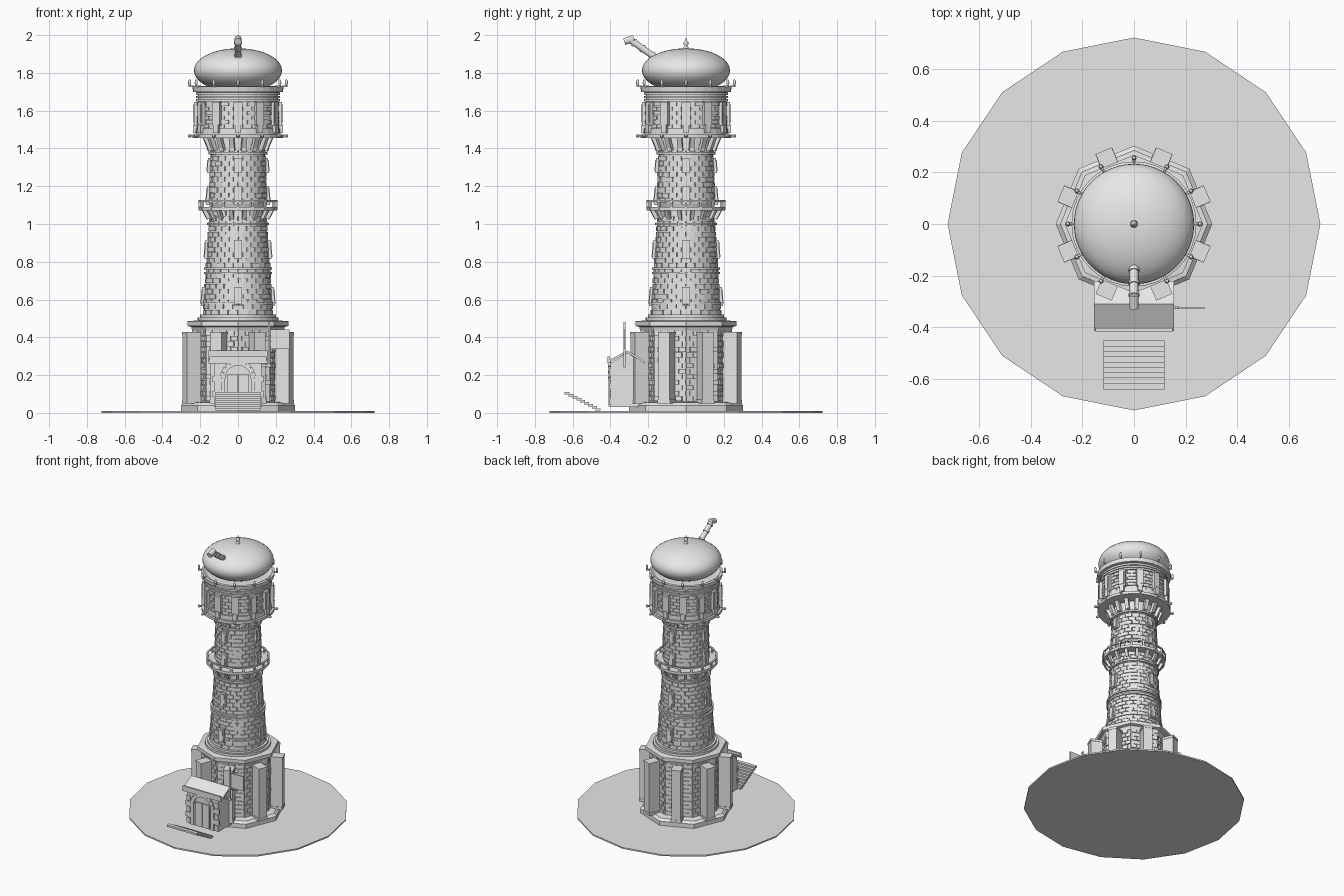
import bpy, bmesh, math, random
from math import pi, cos, sin, radians
from mathutils import Matrix, Vector

random.seed(4)
old = bpy.data.objects.get("Cube")
if old:
    bpy.data.objects.remove(old, do_unlink=True)

stone = bpy.data.materials.new("plain grey")
stone.use_nodes = True
GREY = (0.8, 0.8, 0.8, 1)
stone.diffuse_color = GREY
stone.node_tree.nodes["Principled BSDF"].inputs["Base Color"].default_value = GREY


def finish(name, bm, smooth=False):
    bmesh.ops.recalc_face_normals(bm, faces=bm.faces)
    mesh = bpy.data.meshes.new(name)
    bm.to_mesh(mesh)
    bm.free()
    mesh.materials.append(stone)
    for p in mesh.polygons:
        p.use_smooth = smooth
    ob = bpy.data.objects.new(name, mesh)
    bpy.context.collection.objects.link(ob)
    return ob


def add_box(bm, m, size):
    bmesh.ops.create_cube(bm, size=1, matrix=m @ Matrix.Diagonal((*size, 1)))


def boxes(name, *items):
    """Each item is (centre, size)."""
    bm = bmesh.new()
    for centre, size in items:
        add_box(bm, Matrix.Translation(centre), size)
    return finish(name, bm)


def polar(a, r, z, tilt=0.0):
    return (Matrix.Rotation(a, 4, 'Z') @ Matrix.Translation((r, 0, z))
            @ Matrix.Rotation(tilt, 4, 'Y'))


def ring_boxes(name, n, r, z, size, phase=0.0, tilt=0.0):
    """Boxes round the axis; size is radial, sideways, height."""
    bm = bmesh.new()
    for i in range(n):
        add_box(bm, polar(phase + i * 2 * pi / n, r, z, tilt), size)
    return finish(name, bm)


def lathe(name, profile, sides, closed=False, smooth=False):
    """Turn an (r, z) profile; open profiles are capped."""
    bm = bmesh.new()
    rings = []
    for r, z in profile:
        rings.append([bm.verts.new((r * cos(i * 2 * pi / sides), r * sin(i * 2 * pi / sides), z))
                      for i in range(sides)])
    pairs = list(zip(rings, rings[1:]))
    if closed:
        pairs.append((rings[-1], rings[0]))
    else:
        bm.faces.new(rings[0])
        bm.faces.new(rings[-1])
    for lo, hi in pairs:
        for i in range(sides):
            j = (i + 1) % sides
            bm.faces.new((lo[i], lo[j], hi[j], hi[i]))
    return finish(name, bm, smooth)


def band(name, r_in, r_out, z0, z1, sides):
    return lathe(name, [(r_in, z0), (r_out, z0), (r_out, z1), (r_in, z1)], sides, True)


def round_bricks(name, z0, z1, rows, n, radius):
    """Staggered courses; radius is a function of height."""
    bm = bmesh.new()
    h = (z1 - z0) / rows
    for k in range(rows):
        z = z0 + (k + 0.5) * h
        for i in range(n):
            r = radius(z) + random.uniform(-0.002, 0.002)
            width = 2 * pi * r / n - 0.004
            add_box(bm, polar((i + 0.5 * (k % 2)) * 2 * pi / n, r - 0.01, z),
                    (0.02, width, h - 0.004))
    return finish(name, bm)


def tube(name, a, b, r, sides=16):
    bm = bmesh.new()
    a, b = Vector(a), Vector(b)
    d = b - a
    m = Matrix.Translation((a + b) / 2) @ d.to_track_quat('Z', 'Y').to_matrix().to_4x4()
    bmesh.ops.create_cone(bm, cap_ends=True, segments=sides, radius1=r, radius2=r,
                          depth=d.length, matrix=m)
    return finish(name, bm)


# Ground
lathe("ground_disc", [(0.722, 0), (0.722, 0.01)], 16)

# Octagonal base
lathe("base_plinth", [(0.303, 0.01), (0.303, 0.04), (0.285, 0.055), (0.24, 0.06)], 8)
lathe("base_core", [(0.236, 0.05), (0.236, 0.46)], 8)
bm = bmesh.new()
rows, step = 13, 0.029
for f in range(8):
    for k in range(rows):
        for c in range(4):
            shift = 0.011 * (1 if k % 2 else -1)
            m = polar(radians(22.5 + 45 * f), 0.217, 0.075 + k * step)
            add_box(bm, m @ Matrix.Translation((random.uniform(0, 0.004), (c - 1.5) * 0.041 + shift, 0)),
                    (0.012, 0.037, step - 0.004))
finish("base_bricks", bm)
EIGHTH = pi / 8
ring_boxes("base_pillars", 8, 0.265, 0.235, (0.08, 0.062, 0.36), EIGHTH)
ring_boxes("pillar_caps", 8, 0.266, 0.42, (0.082, 0.068, 0.016), EIGHTH)
ring_boxes("pillar_feet", 8, 0.266, 0.06, (0.082, 0.07, 0.02), EIGHTH)
lathe("base_cornice", [(0.24, 0.43), (0.248, 0.455), (0.268, 0.46), (0.268, 0.485), (0.21, 0.49)], 8)

# Tapered shaft
def shaft_radius(z):
    return 0.187 - 0.04 * (z - 0.5) / 0.6 if z < 1.1 else 0.155 - 0.01 * (z - 1.1) / 0.3


lathe("shaft_core", [(shaft_radius(z) - 0.004, z) for z in (0.48, 0.75, 1.09, 1.11, 1.46)], 32)
round_bricks("lower_shaft_bricks", 0.52, 1.07, 20, 22, shaft_radius)
round_bricks("upper_shaft_bricks", 1.11, 1.39, 10, 20, shaft_radius)
band("shaft_foot", 0.15, 0.215, 0.485, 0.505, 32)
band("shaft_foot_step", 0.15, 0.2, 0.505, 0.52, 32)
for i, (z, r) in enumerate([(0.58, 0.188), (0.74, 0.181), (0.765, 0.18), (1.0, 0.164), (1.375, 0.157)]):
    band(f"shaft_band_{i + 1}", 0.13, r, z - 0.006, z + 0.006, 32)

# Shaft windows: frame, pane and sill on four sides
for i, z in enumerate([0.615, 0.865, 1.15, 1.31]):
    r = shaft_radius(z)
    tall = 0.1 if i < 3 else 0.08
    lean = -0.06
    ring_boxes(f"window_frames_{i + 1}", 4, r, z, (0.026, 0.042, tall), 0, lean)
    ring_boxes(f"window_panes_{i + 1}", 4, r + 0.014, z, (0.006, 0.026, tall - 0.02), 0, lean)

# Middle gallery
ring_boxes("middle_brackets", 16, 0.172, 1.052, (0.018, 0.02, 0.055), pi / 16, 0.5)
band("middle_gallery_floor", 0.13, 0.207, 1.072, 1.09, 16)
band("middle_gallery_rail", 0.199, 0.209, 1.116, 1.126, 16)
ring_boxes("middle_rail_posts", 16, 0.203, 1.1, (0.01, 0.012, 0.05))

# Upper gallery
ring_boxes("upper_brackets", 16, 0.163, 1.425, (0.022, 0.026, 0.08), pi / 16, 0.4)
ring_boxes("upper_bracket_feet", 16, 0.15, 1.4, (0.03, 0.02, 0.02), pi / 16)
band("upper_gallery_floor", 0.13, 0.24, 1.455, 1.474, 24)
bm = bmesh.new()
for i in range(12):
    m = polar(i * pi / 6, 0.25, 1.467)
    add_box(bm, m @ Matrix.Translation((-0.008, 0, 0)), (0.026, 0.01, 0.01))
    bmesh.ops.create_uvsphere(bm, u_segments=8, v_segments=6, radius=0.01,
                              matrix=m @ Matrix.Translation((0.005, 0, 0)))
finish("gallery_knobs", bm)

# Drum
lathe("drum_core", [(0.212, 1.47), (0.212, 1.71)], 32)
band("drum_foot", 0.18, 0.224, 1.474, 1.505, 32)
round_bricks("drum_bricks", 1.505, 1.645, 6, 28, lambda z: 0.217)
for z in (1.655, 1.672, 1.689):
    band("drum_moulding", 0.18, 0.222, z - 0.006, z + 0.006, 32)
ring_boxes("drum_panels", 12, 0.218, 1.583, (0.032, 0.046, 0.125))
ring_boxes("drum_panel_insets", 12, 0.234, 1.585, (0.006, 0.028, 0.095))
ring_boxes("drum_panel_feet", 12, 0.224, 1.503, (0.03, 0.03, 0.045))
lathe("drum_cornice", [(0.2, 1.695), (0.238, 1.7), (0.242, 1.728), (0.225, 1.73), (0.2, 1.715)], 32)

# Lamps round the cornice
bm = bmesh.new()
for i in range(12):
    m = polar(i * pi / 6, 0.256, 1.748)
    bmesh.ops.create_uvsphere(bm, u_segments=8, v_segments=6, radius=1,
                              matrix=m @ Matrix.Diagonal((0.008, 0.008, 0.018, 1)))
    add_box(bm, polar(i * pi / 6, 0.247, 1.729), (0.03, 0.008, 0.008))
finish("cornice_lamps", bm, True)

# Dome and finial
bm = bmesh.new()
bmesh.ops.create_uvsphere(bm, u_segments=48, v_segments=24, radius=1,
                          matrix=Matrix.Translation((0, 0, 1.813)) @ Matrix.Diagonal((0.233, 0.233, 0.117, 1)))
finish("dome", bm, True)
lathe("finial", [(0.016, 1.925), (0.012, 1.937), (0.006, 1.942), (0.013, 1.953), (0.013, 1.962),
                 (0.004, 1.972), (0.002, 1.985)], 12, smooth=True)

# Telescope
lower, upper = Vector((0, -0.15, 1.872)), Vector((0, -0.295, 1.975))
tube("telescope_tube", lower, upper, 0.017)
for t in (0.2, 0.55, 0.85):
    p = lower.lerp(upper, t)
    d = (upper - lower).normalized() * 0.006
    tube("telescope_ring", p - d, p + d, 0.021)
tube("telescope_head", (0, -0.275, 1.982), (0, -0.327, 1.966), 0.018)

# Porch
boxes("porch_body", ((0, -0.313, 0.15), (0.25, 0.175, 0.235)))
bm = bmesh.new()
# Gabled roof, ridge running sideways
ends = [[bm.verts.new((x, y, z)) for y, z in
         ((-0.415, 0.262), (-0.31, 0.318), (-0.22, 0.262), (-0.22, 0.275), (-0.31, 0.331), (-0.415, 0.275))]
        for x in (-0.155, 0.155)]
for i in range(6):
    j = (i + 1) % 6
    bm.faces.new((ends[0][i], ends[0][j], ends[1][j], ends[1][i]))
for e in ends:
    bm.faces.new((e[0], e[1], e[4], e[5]))
    bm.faces.new((e[1], e[2], e[3], e[4]))
finish("porch_roof", bm)
bm = bmesh.new()
tri = [[bm.verts.new((x, y, z)) for y, z in ((-0.4, 0.262), (-0.31, 0.318), (-0.226, 0.262))]
       for x in (-0.125, 0.125)]
for i in range(3):
    j = (i + 1) % 3
    bm.faces.new((tri[0][i], tri[0][j], tri[1][j], tri[1][i]))
for t in tri:
    bm.faces.new(t)
finish("porch_gable", bm)
boxes("porch_eave_beam", ((0, -0.409, 0.283), (0.3, 0.014, 0.03)))
boxes("porch_quoins", *[((s * 0.112, -0.402, 0.06 + 0.04 * k), (0.03 + 0.014 * (k % 2), 0.01, 0.032))
                        for s in (-1, 1) for k in range(5)])

# Door with stone arch
boxes("door_leaves", *[((s * 0.029, -0.403, 0.12), (0.055, 0.012, 0.17)) for s in (-1, 1)])
bm = bmesh.new()
for i in range(9):
    a = pi * (i + 0.5) / 9
    m = Matrix.Translation((0.08 * cos(a), -0.404, 0.185 + 0.08 * sin(a))) @ Matrix.Rotation(-a, 4, 'Y')
    add_box(bm, m, (0.028, 0.016, 0.027))
for s in (-1, 1):
    add_box(bm, Matrix.Translation((s * 0.08, -0.404, 0.11)), (0.022, 0.014, 0.15))
finish("door_arch", bm)

# Steps
boxes("steps", *[((0, -0.465 - 0.0205 * k, 0.018 + 0.0108 * k), (0.236, 0.026, 0.013)) for k in range(9)])

# Hanging sign
boxes("sign_post", ((0.165, -0.325, 0.36), (0.01, 0.01, 0.24)), ((0.15, -0.325, 0.25), (0.05, 0.01, 0.01)))
boxes("sign_board", ((0.223, -0.325, 0.39), (0.1, 0.008, 0.105)))
